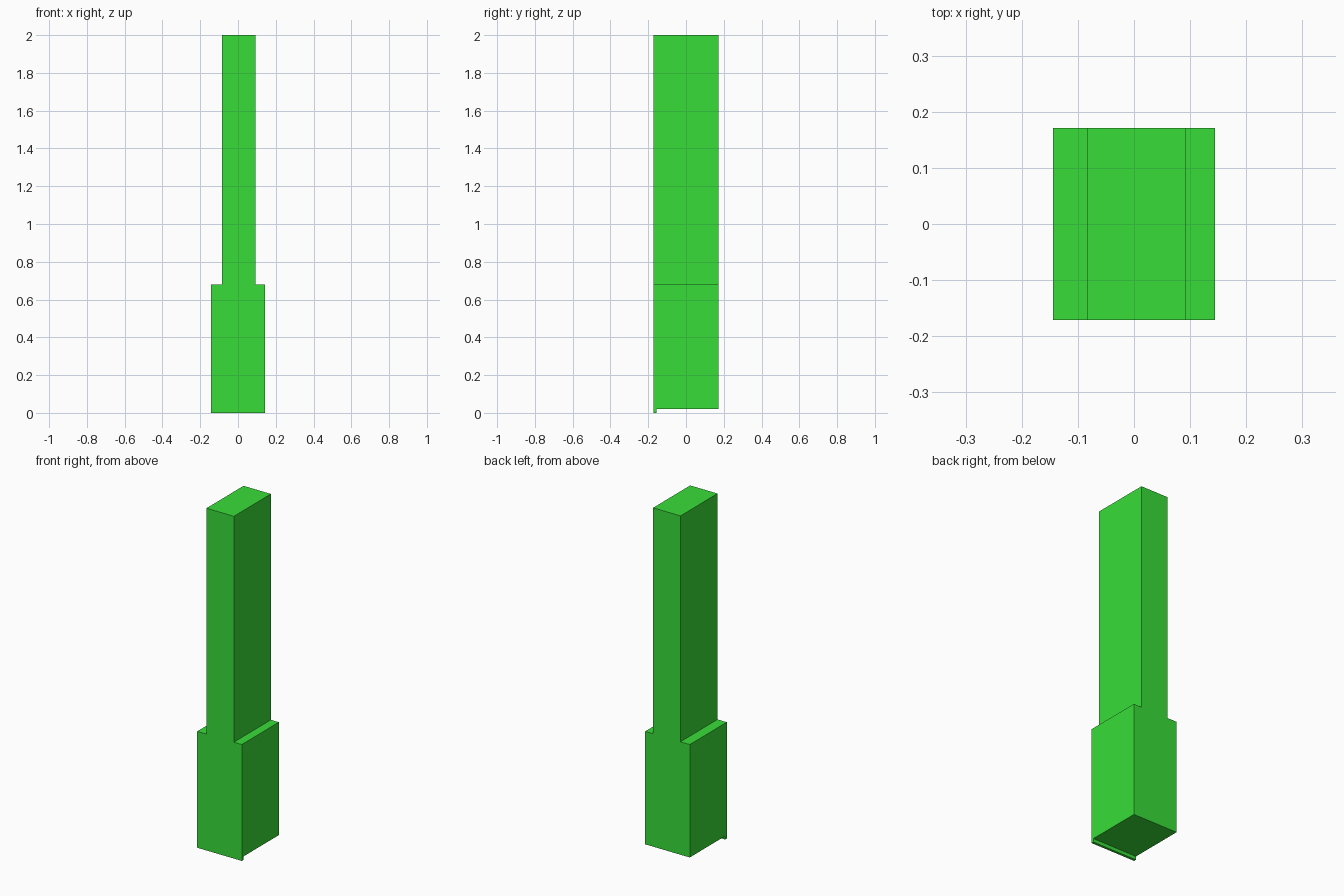
import bpy, bmesh

if "Cube" in bpy.data.objects:
    bpy.data.objects.remove(bpy.data.objects["Cube"])

GREEN = bpy.data.materials.new("green")
GREEN.diffuse_color = (0.04, 0.72, 0.04, 1)
GREEN.use_nodes = True
GREEN.node_tree.nodes["Principled BSDF"].inputs["Base Color"].default_value = GREEN.diffuse_color

HALF_DEPTH = 0.171


def prism(name, profile, y0, y1):
    """Extrude a front-view (x, z) outline from y0 to y1."""
    bm = bmesh.new()
    face = bm.faces.new([bm.verts.new((x, y0, z)) for x, z in profile])
    ext = bmesh.ops.extrude_face_region(bm, geom=[face])
    verts = [g for g in ext["geom"] if isinstance(g, bmesh.types.BMVert)]
    bmesh.ops.translate(bm, verts=verts, vec=(0, y1 - y0, 0))
    bmesh.ops.recalc_face_normals(bm, faces=bm.faces)
    mesh = bpy.data.meshes.new(name)
    bm.to_mesh(mesh)
    bm.free()
    obj = bpy.data.objects.new(name, mesh)
    bpy.context.collection.objects.link(obj)
    return obj


# Wide base with the narrower, slightly off-centre column above it
outline = [(-0.144, 0), (0.144, 0), (0.144, 0.68), (0.093, 0.68),
           (0.093, 2), (-0.084, 2), (-0.084, 0.68), (-0.144, 0.68)]
body = prism("stepped_pillar", outline, -HALF_DEPTH, HALF_DEPTH)
body.data.materials.append(GREEN)

# Raise the underside, leaving a thin lip along the front bottom edge
cutter = prism("underside_cutter",
               [(-0.3, -0.1), (0.3, -0.1), (0.3, 0.02), (-0.3, 0.02)],
               -HALF_DEPTH + 0.015, HALF_DEPTH + 0.1)
cutter.hide_render = True
cut = body.modifiers.new("underside", "BOOLEAN")
cut.operation = "DIFFERENCE"
cut.solver = "EXACT"
cut.object = cutter

bpy.context.view_layer.objects.active = body
bpy.ops.object.modifier_apply(modifier=cut.name)
bpy.data.objects.remove(cutter)
